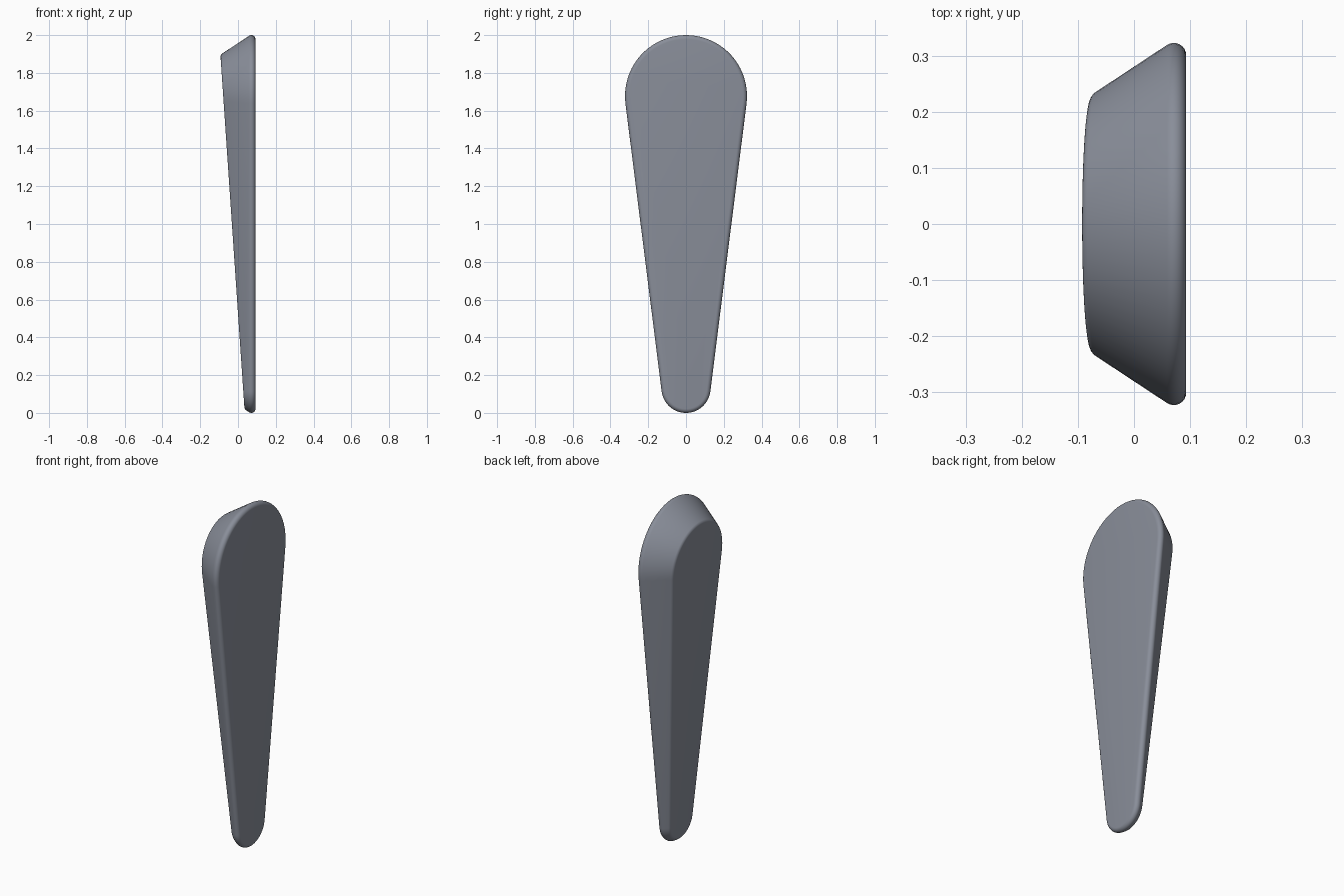
import bpy, bmesh
from math import sin, cos, asin, atan, pi

if "Cube" in bpy.data.objects:
    bpy.data.objects.remove(bpy.data.objects["Cube"])

H, R_TOP, R_BOT = 2.0, 0.323, 0.13      # outline: hull of two circles
X_FACE, R_EDGE = 0.093, 0.022           # flat face and its rounded rim
DRAFT = 0.66                            # inset of the side per unit of depth
A, B = 0.0358, -0.068                   # slanted back plane: x = A + B*z
N = 40


def outline():
    """Teardrop outline as (y, z, normal y, normal z)."""
    z_top, z_bot = H - R_TOP, R_BOT
    tilt = asin((R_TOP - R_BOT) / (z_top - z_bot))
    pts = []
    for zc, r, a0, a1 in ((z_top, R_TOP, -tilt, pi + tilt),
                          (z_bot, R_BOT, pi + tilt, 2 * pi - tilt)):
        for i in range(N + 1):
            a = a0 + (a1 - a0) * i / N
            pts.append((r * cos(a), zc + r * sin(a), cos(a), sin(a)))
    return pts


pts = outline()
bm = bmesh.new()
rings = []

# rounded front rim
x_c = X_FACE - R_EDGE
t_end = pi / 2 + atan(DRAFT)
for i in range(9):
    t = t_end * i / 8
    x, d = x_c + R_EDGE * cos(t), R_EDGE * (1 - sin(t))
    rings.append([bm.verts.new((x, y - ny * d, z - nz * d)) for y, z, ny, nz in pts])

# drafted side ending on the slanted back plane
x0, d0 = x, d
back = []
for y, z, ny, nz in pts:
    d = (d0 + DRAFT * (x0 - A - B * z)) / (1 - DRAFT * B * nz)
    zz = z - nz * d
    back.append(bm.verts.new((A + B * zz, y - ny * d, zz)))
rings.append(back)

n = len(pts)
for r0, r1 in zip(rings, rings[1:]):
    for i in range(n):
        j = (i + 1) % n
        bm.faces.new((r0[i], r0[j], r1[j], r1[i]))
bm.faces.new(rings[0])
bm.faces.new(back[::-1])
bmesh.ops.recalc_face_normals(bm, faces=bm.faces[:])

# softening of the back edge
edges = [bm.edges.get((back[i], back[(i + 1) % n])) for i in range(n)]
bmesh.ops.bevel(bm, geom=edges, offset=0.011, segments=4, profile=0.5, affect='EDGES')

mesh = bpy.data.meshes.new("tapered_wedge")
bm.to_mesh(mesh)
bm.free()
obj = bpy.data.objects.new("tapered_wedge", mesh)
bpy.context.collection.objects.link(obj)

# slate grey colour
mat = bpy.data.materials.new("slate_grey")
mat.diffuse_color = (0.25, 0.27, 0.32, 1)
mat.use_nodes = True
mat.node_tree.nodes["Principled BSDF"].inputs["Base Color"].default_value = mat.diffuse_color
mesh.materials.append(mat)

bpy.context.view_layer.objects.active = obj
obj.select_set(True)
bpy.ops.object.shade_smooth_by_angle(angle=pi / 6)
